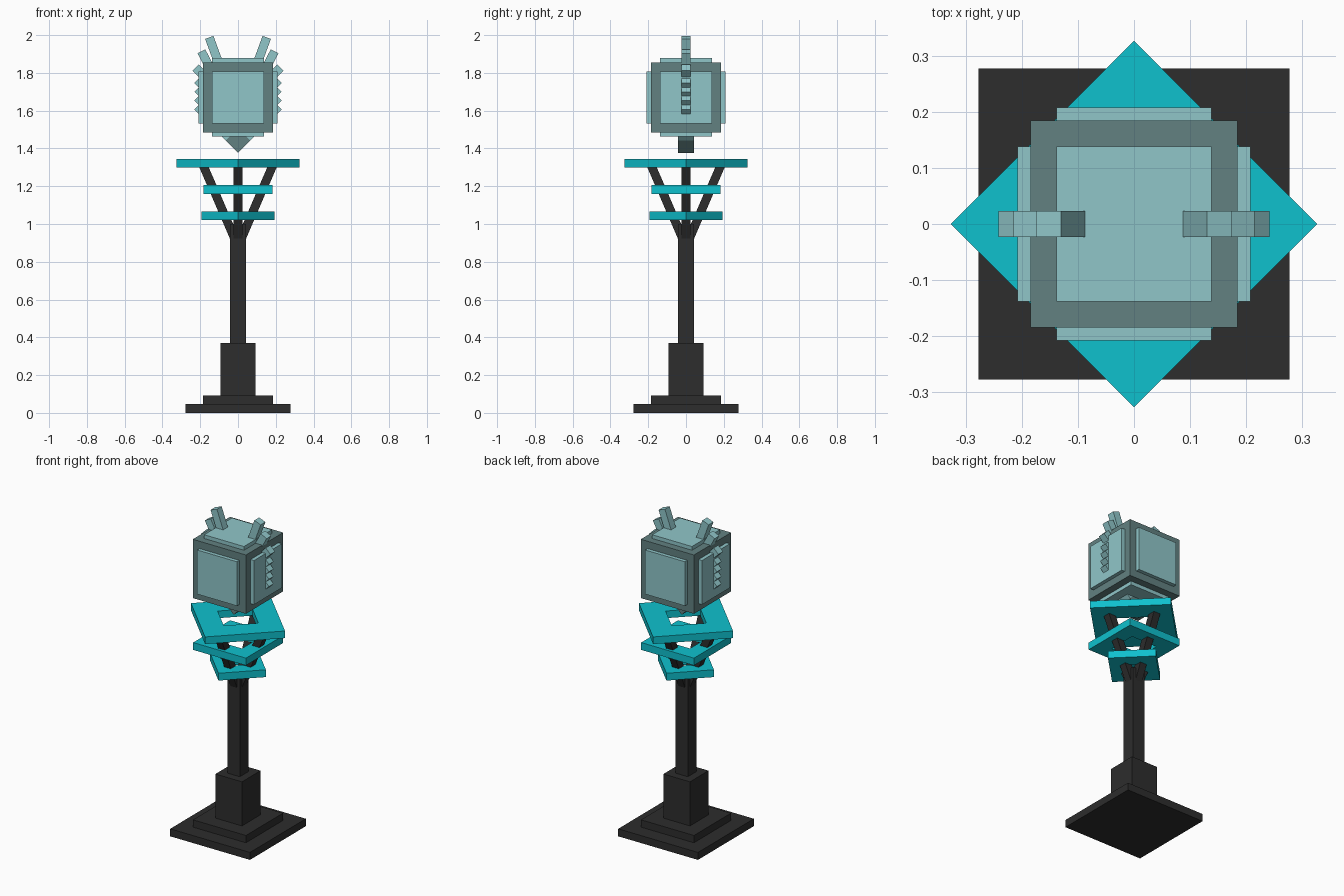
import bpy, bmesh, math
from mathutils import Matrix, Vector

if "Cube" in bpy.data.objects:
    bpy.data.objects.remove(bpy.data.objects["Cube"])


def material(name, rgb):
    m = bpy.data.materials.new(name)
    lin = [((c / 255 + 0.055) / 1.055) ** 2.4 for c in rgb]
    m.diffuse_color = (*lin, 1)
    m.use_nodes = True
    m.node_tree.nodes["Principled BSDF"].inputs["Base Color"].default_value = m.diffuse_color
    return m


BLACK = material("charcoal", (45, 45, 45))
CYAN = material("cyan", (15, 193, 206))
PALE = material("pale_teal", (144, 198, 201))
GREY = material("grey_teal", (98, 129, 129))


def add_object(name, bm, mat):
    bmesh.ops.recalc_face_normals(bm, faces=bm.faces)
    mesh = bpy.data.meshes.new(name)
    bm.to_mesh(mesh)
    bm.free()
    mesh.materials.append(mat)
    ob = bpy.data.objects.new(name, mesh)
    bpy.context.collection.objects.link(ob)
    return ob


def box(name, centre, size, mat, rot=None):
    bm = bmesh.new()
    bmesh.ops.create_cube(bm, size=1)
    m = Matrix.Translation(centre) @ (rot or Matrix()) @ Matrix.Diagonal((*size, 1))
    bm.transform(m)
    return add_object(name, bm, mat)


def bar(name, a, b, w, mat, depth=None):
    """Square bar between two points."""
    a, b = Vector(a), Vector(b)
    d = b - a
    # keep one side of the bar square to the plane it leans in
    side = Vector((-d.y, d.x, 0)).normalized()
    rot = Matrix((side.cross(d).normalized(), side, d.normalized())).transposed().to_4x4()
    return box(name, (a + b) / 2, (w, depth or w, d.length), mat, rot)


def frame(name, z0, z1, outer, inner, angle, mat):
    """Square plate with a square hole."""
    bm = bmesh.new()
    rings = []
    for r, z in ((outer, z0), (outer, z1), (inner, z1), (inner, z0)):
        rings.append([bm.verts.new((r * sx, r * sy, z))
                      for sx, sy in ((-1, -1), (1, -1), (1, 1), (-1, 1))])
    for k in range(4):
        p, q = rings[k], rings[(k + 1) % 4]
        for i in range(4):
            j = (i + 1) % 4
            bm.faces.new((p[i], p[j], q[j], q[i]))
    bm.transform(Matrix.Rotation(angle, 4, 'Z'))
    return add_object(name, bm, mat)


# Stepped base and pole
for name, half, z0, z1 in (("base_plate", 0.277, 0, 0.047), ("base_step", 0.184, 0.047, 0.093),
                           ("pole_socket", 0.092, 0.093, 0.37), ("pole", 0.043, 0.37, 1.0)):
    box(name, (0, 0, (z0 + z1) / 2), (2 * half, 2 * half, z1 - z0), BLACK)

# Four struts spreading from the pole
for i, (dx, dy) in enumerate(((1, 0), (0, 1), (-1, 0), (0, -1))):
    bar(f"strut_{i}", (0.021 * dx, 0.021 * dy, 0.93),
        (0.184 * dx, 0.184 * dy, 1.31), 0.046, BLACK)

# Three stacked cyan frames, alternately turned
frame("lower_frame", 1.02, 1.066, 0.137, 0.05, math.pi / 4, CYAN)
frame("middle_frame", 1.16, 1.206, 0.183, 0.09, 0, CYAN)
frame("top_frame", 1.3, 1.345, 0.231, 0.1, math.pi / 4, CYAN)

# Floating cube with a raised panel on each face
C = 1.67
box("cube_core", (0, 0, C), (0.369, 0.369, 0.369), GREY)
for axis, label in enumerate(("side", "front_back", "top_bottom")):
    for s in (-1, 1):
        centre, size = [0, 0, C], [0.277, 0.277, 0.277]
        centre[axis] += s * 0.193
        size[axis] = 0.03
        box(f"panel_{label}_{'low' if s < 0 else 'high'}", centre, size, PALE)

# Point under the cube
TURN = Matrix.Rotation(math.pi / 4, 4, 'Y')
box("lower_point", (0, 0, 1.441), (0.092, 0.086, 0.092), GREY, TURN)
box("lower_point_collar", (0, 0, 1.491), (0.16, 0.084, 0.16), PALE, TURN)

# Fins and studs on both sides
for s, side in ((-1, "left"), (1, "right")):
    bar(f"tall_fin_{side}", (s * 0.097, 0, 1.837), (s * 0.152, 0, 1.988), 0.047, PALE)
    bar(f"middle_fin_{side}", (s * 0.134, 0, 1.80), (s * 0.194, 0, 1.914), 0.046, PALE)
    bar(f"short_fin_{side}", (s * 0.176, 0, 1.779), (s * 0.225, 0, 1.828), 0.046, PALE)
    for i in range(4):
        box(f"stud_{side}_{i}", (s * 0.208, 0, 1.607 + 0.0465 * i),
            (0.033, 0.046, 0.033), PALE, TURN)
